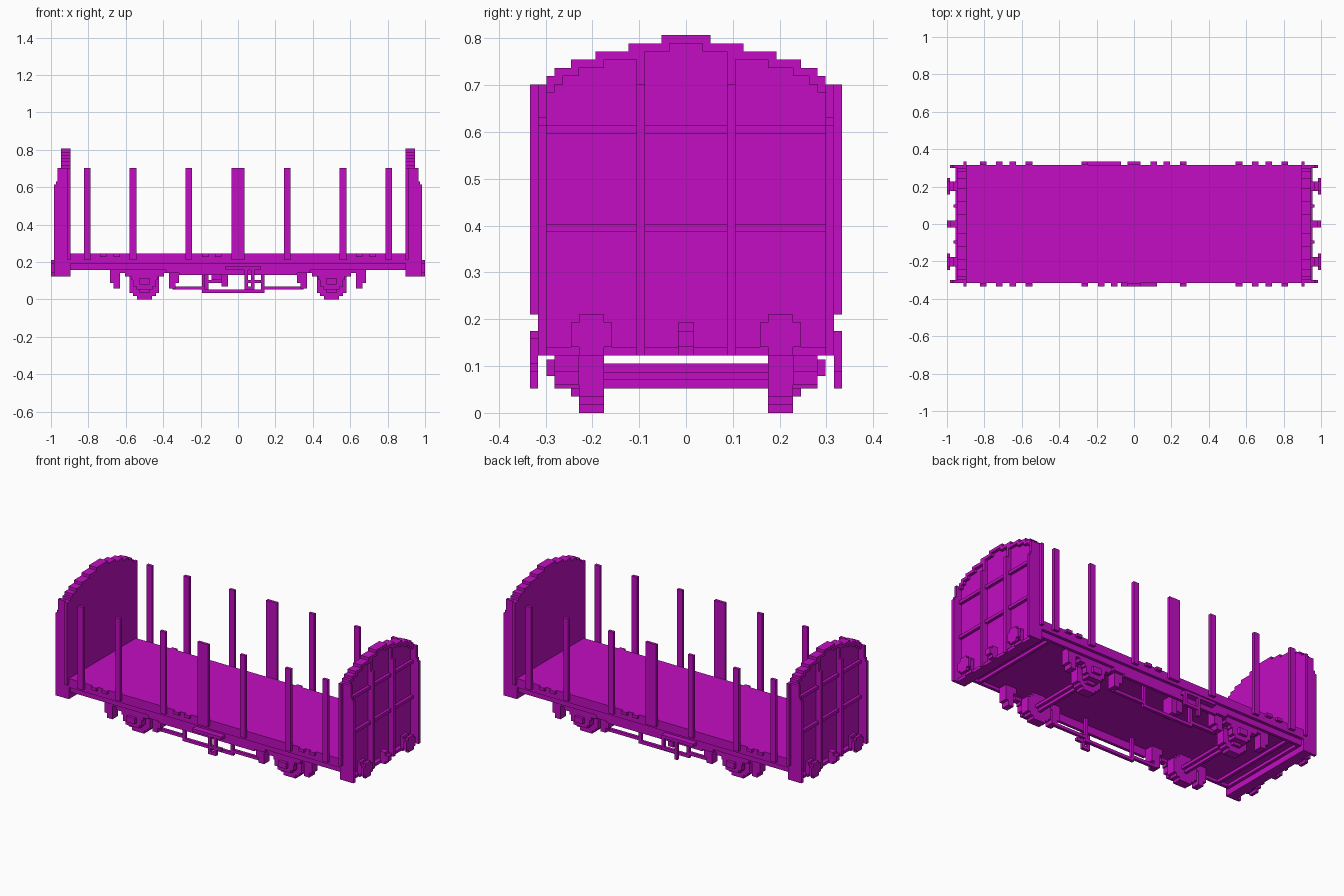
import bpy, bmesh

if "Cube" in bpy.data.objects:
    bpy.data.objects.remove(bpy.data.objects["Cube"], do_unlink=True)

V = 2 / 114  # one block: the wagon is 114 blocks long, 38 wide, 46 high

paint = bpy.data.materials.new("magenta paint")
paint.use_nodes = True
COLOUR = (0.54, 0.004, 0.54, 1)
paint.diffuse_color = COLOUR
paint.node_tree.nodes["Principled BSDF"].inputs["Base Color"].default_value = COLOUR


def build(name, boxes):
    """One object from boxes given as (x0, x1, y0, y1, z0, z1) in blocks."""
    bm = bmesh.new()
    for x0, x1, y0, y1, z0, z1 in boxes:
        verts = bmesh.ops.create_cube(bm, size=1)["verts"]
        for v in verts:
            v.co.x = (x1 if v.co.x > 0 else x0) * V
            v.co.y = (y1 if v.co.y > 0 else y0) * V
            v.co.z = (z1 if v.co.z > 0 else z0) * V
    mesh = bpy.data.meshes.new(name)
    bm.to_mesh(mesh)
    bm.free()
    mesh.materials.append(paint)
    obj = bpy.data.objects.new(name, mesh)
    bpy.context.collection.objects.link(obj)
    return obj


def flip_x(boxes):
    return [(-b[1], -b[0], *b[2:]) for b in boxes]


def flip_y(boxes):
    return [(b[0], b[1], -b[3], -b[2], b[4], b[5]) for b in boxes]


def both_ends(name, boxes):
    build("left_" + name, boxes)
    build("right_" + name, flip_x(boxes))


def both_sides(name, boxes):
    build("back_" + name, boxes)
    build("front_" + name, flip_y(boxes))


def four_corners(name, boxes):
    both_ends("back_" + name, boxes)
    both_ends("front_" + name, flip_y(boxes))


# Deck and underframe
build("deck", [(-52, 52, -18, 18, 11, 14)])
build("underfloor", [(-52, 52, -17, 17, 10, 11)])
both_sides("sole_bar", [(-52, 52, 16, 17, 9, 10),
                        (-22, 22, 16, 17, 8, 9),
                        (-18, 18, 16, 17, 7.4, 8)])
both_ends("cross_beam", [(46, 47, -16, 16, 9, 10), (50, 52, -17, 17, 9, 10)])

# End walls: stepped arch panel with a raised rim
ARCH = [(40, 17), (41, 16), (42, 14), (43, 11), (44, 7), (45, 3)]
wall = [(51, 53, -18, 18, 7, 40), (53, 54, 17, 18, 7, 39), (53, 54, -18, -17, 7, 39)]
wall += [(51, 53, -hw, hw, z, z + 1) for z, hw in ARCH]
inner = [hw - 1 for _, hw in ARCH] + [0]
for (z, hw), gap in zip([(39, 18)] + ARCH, inner):
    wall += [(53, 54, gap, hw, z, z + 1), (53, 54, -hw, -gap, z, z + 1)]
both_ends("end_wall", wall)

# End wall ribs and corner posts
ribs = [(53, 54, -17, 17, z, z + 1) for z in (22, 34)]
ribs.append((52, 54.4, -17, 17, 7, 8))
for s in (5, -6):
    ribs += [(53, 55, s, s + 1, 7, 40), (53, 54, s, s + 1, 40, 44)]
both_ends("end_wall_ribs", ribs)
four_corners("corner_post", [(52, 56, 17, 18, 7, 35), (52, 55.5, 17, 18, 35, 36),
                             (52, 55, 17, 18, 36, 40), (51, 52, 18, 19, 12, 40)])

# Side stakes and cleats along the deck edge
both_sides("side_stakes", [(c - w, c + w, 18, 19, 12, 40) for c, w in
           [(-46, 1), (-32, 1), (-15, 1), (0, 2), (15, 1), (32, 1), (46, 1)]])
build("back_cleats", [(c - 1, c + 1, 18, 19, 13, 14) for c in (-41, -37, 6, 10, 37, 41)])
build("front_cleats", [(c - 1, c + 1, -19, -18, 13, 14) for c in (-41, -37, -10, -6, 37, 41)])

# Buffers and couplers
four_corners("buffer", [(54, 57, 10, 13, 8, 11), (56, 57, 9, 14, 8, 11),
                        (56, 57, 10, 13, 7, 12), (54, 55, 10, 13, 7, 12)])
both_ends("coupler", [(54, 57, -1, 1, 8, 10), (54, 56, -1, 1, 7, 11)])

# Wheelsets: stepped discs on a cross-shaped axle
C = 28.5
DISC = [(4.5, 1.5), (3.5, 3.5), (2.5, 4.2)]
for side, sx in (("left", 1), ("right", -1)):
    c = C * sx
    for y, label in ((10, "back"), (-13, "front")):
        build(f"{side}_{label}_wheel",
              [(c - w, c + w, y, y + 3, 4.5 - h, 4.5 + h) for h, w in
               [(4.5, 2.3), (3.5, 3.5), (2.5, 4.5)]])
    build(f"{side}_axle", [(c - 1.5, c + 1.5, -14, 14, 4, 5),
                           (c - 0.5, c + 0.5, -14, 14, 3, 6)])

# Axle boxes, leaf springs and spring hangers
four_corners("axle_box", [(C - 2.5, C + 2.5, 13, 16, 3, 7),
                          (C - 1.5, C + 1.5, 13, 14, 2, 8),
                          (C - 1.5, C + 1.5, 16, 17, 4.5, 6.5),
                          (C - 3.5, C + 3.5, 14, 16, 4, 6)])
four_corners("leaf_spring", [(C - 4, C + 4, 14, 16, 6, 7),
                             (C - 6, C + 6, 14, 16, 7, 8),
                             (C - 9, C + 9, 15, 16, 8, 9)])
hangers = []
for s in (1, -1):
    for near, far, low, high in ((7.5, 10.5, 5, 8), (7.5, 9.5, 3.4, 5), (6.5, 10.5, 8, 10)):
        a, b = sorted((C + s * near, C + s * far))
        hangers.append((a, b, 13, 16, low, high))
four_corners("spring_hanger", hangers)

# Brake rigging under the middle
both_sides("brake_rod", [(-20, -10, 13, 14, 3, 4), (-10, 8, 13, 14, 2, 3),
                         (8, 20, 13, 14, 3, 4), (-11, -10, 13, 14, 2, 10),
                         (7, 8, 13, 14, 2, 10)])
build("brake_cylinder", [(-5, -3, 10, 14, 4, 10), (-8, -5, 11, 13, 6, 10)])

# Brake levers on each side
build("front_brake_lever", [(-4, 7, -19, -18, 9, 10), (-4, 7, -18, -16, 9, 10),
                            (2, 3, -19, -18, 3, 9), (4, 5, -19, -18, 3, 9),
                            (2, 7, -19, -18, 5, 6), (2, 5, -19, -18, 3, 4)])
build("back_brake_lever", [(-16, -4, 18, 19, 9, 10), (-16, -4, 16, 18, 9, 10),
                           (-10, -9, 18, 19, 3, 9), (-5, -4, 18, 19, 5, 9),
                           (-10, -4, 18, 19, 5, 6)])
